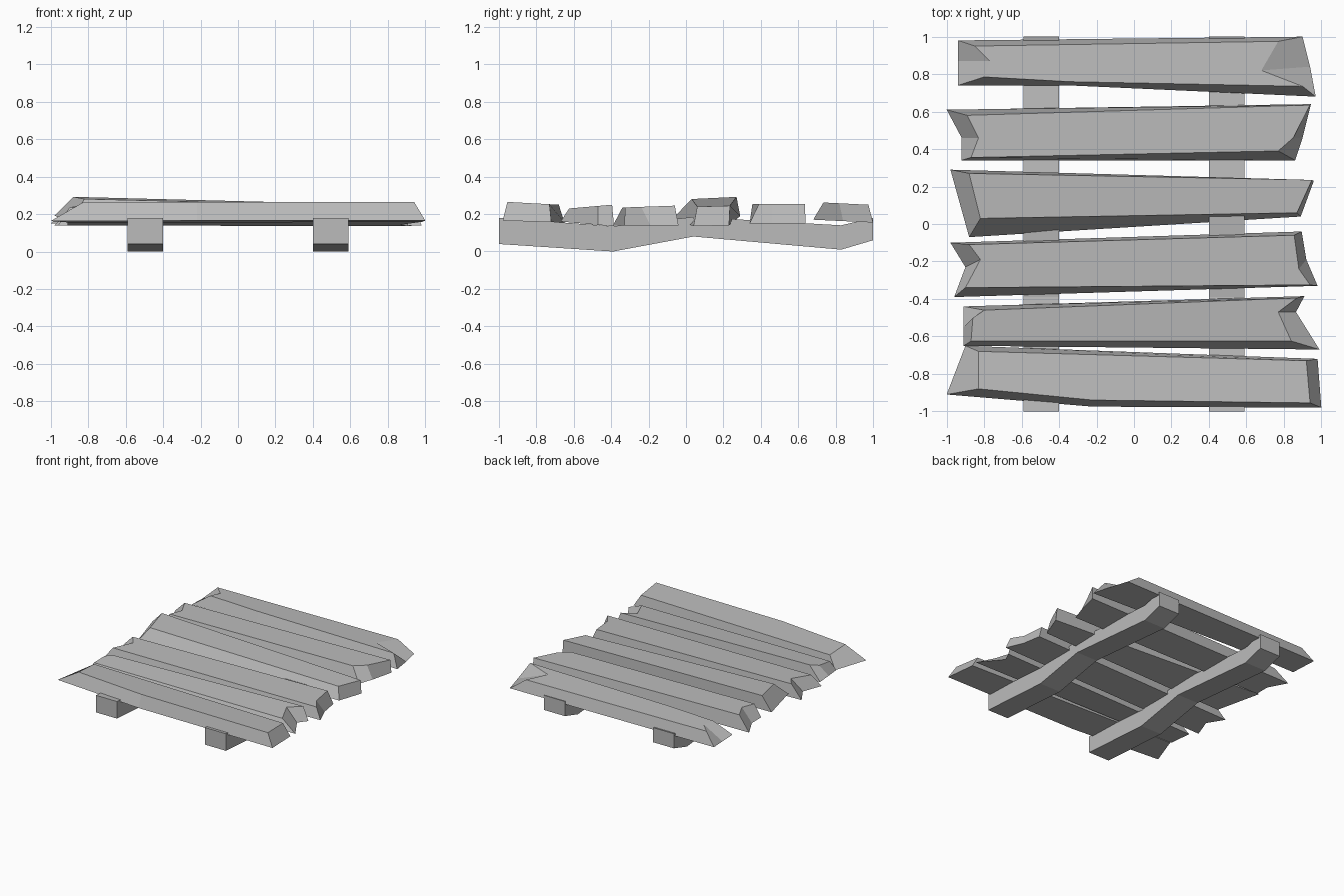
import bpy
import bmesh
from mathutils import Vector

default_cube = bpy.data.objects.get("Cube")
if default_cube:
    bpy.data.objects.remove(default_cube, do_unlink=True)

# One plain weathered grey for the whole walkway
grey = bpy.data.materials.new("weathered_grey")
grey.use_nodes = True
colour = (.5, .5, .5, 1)
grey.diffuse_color = colour
grey.node_tree.nodes["Principled BSDF"].inputs["Base Color"].default_value = colour


def loft(name, lower, upper):
    """Close the solid between two outlines with matching points."""
    bm = bmesh.new()
    low = [bm.verts.new(p) for p in lower]
    high = [bm.verts.new(p) for p in upper]
    bm.faces.new(low)
    bm.faces.new(high)
    for i in range(len(low)):
        j = (i + 1) % len(low)
        bm.faces.new((low[i], low[j], high[j], high[i]))
    bmesh.ops.recalc_face_normals(bm, faces=bm.faces)
    mesh = bpy.data.meshes.new(name)
    bm.to_mesh(mesh)
    bm.free()
    mesh.materials.append(grey)
    obj = bpy.data.objects.new(name, mesh)
    bpy.context.collection.objects.link(obj)
    return obj


def raise_outline(outline, front_z, back_z, left_lift):
    """Lay an outline on a plane that tilts front to back and left to right."""
    front = min(y for x, y in outline)
    back = max(y for x, y in outline)
    points = []
    for x, y in outline:
        tilt = (y - front) / (back - front)
        z = front_z + (back_z - front_z) * tilt + left_lift * (1 - x) / 2
        points.append(Vector((x, y, z)))
    return points


def plank(name, bottom, top, bottom_z, top_z, left_lift=0):
    """Rough plank: wide lower outline, chamfered upper outline."""
    loft(name, raise_outline(bottom, *bottom_z, left_lift),
         raise_outline(top, *top_z, left_lift))


# Planks from back to front; outlines start at the back and low-x corner,
# run to the high-x end and return along the front edge
plank("back_plank",
      [(-.94, .98), (.90, 1), (.94, .84), (.97, .68), (-.35, .74), (-.94, .74), (-.94, .87)],
      [(-.85, .95), (.77, .975), (.68, .82), (.90, .735), (-.35, .76), (-.80, .785), (-.77, .87)],
      bottom_z=(.17, .155), top_z=(.262, .25))

plank("second_plank",
      [(-1, .61), (.945, .64), (.90, .46), (.86, .34), (-.92, .34), (-.92, .46)],
      [(-.89, .58), (.94, .635), (.85, .46), (.77, .39), (-.87, .355), (-.83, .46)],
      bottom_z=(.15, .15), top_z=(.255, .255))

plank("raised_plank",
      [(-.98, .29), (.96, .23), (.89, .04), (-.88, -.07)],
      [(-.88, .27), (.95, .235), (.87, .06), (-.82, .03)],
      bottom_z=(.13, .14), top_z=(.235, .245), left_lift=.05)

plank("fourth_plank",
      [(-.98, -.10), (.895, -.04), (.92, -.19), (.98, -.33), (-.96, -.39), (-.90, -.23)],
      [(-.88, -.11), (.855, -.06), (.88, -.24), (.94, -.325), (-.90, -.34), (-.82, -.19)],
      bottom_z=(.14, .14), top_z=(.235, .245))

plank("fifth_plank",
      [(-.91, -.44), (.91, -.385), (.865, -.47), (.99, -.67), (-.91, -.65), (-.91, -.55)],
      [(-.80, -.46), (.87, -.395), (.77, -.47), (.84, -.625), (-.87, -.625), (-.86, -.50)],
      bottom_z=(.16, .135), top_z=(.23, .25))

plank("front_plank",
      [(-.90, -.65), (.98, -.72), (1, -.98), (-.22, -.975), (-1, -.91)],
      [(-.83, -.68), (.92, -.73), (.94, -.955), (-.22, -.94), (-.83, -.88)],
      bottom_z=(.165, .155), top_z=(.265, .25))

# Two wavy bearers run front to back below the planks
underside = [(-1, .04), (-.39, 0), (.04, .08), (.83, .01), (1, .06)]
upperside = [(-1, .18), (-.39, .135), (.04, .185), (.83, .14), (1, .18)]
profile = underside + upperside[::-1]
for name, centre in (("right_bearer", -.495), ("left_bearer", .495)):
    sides = [[Vector((centre + half, y, z)) for y, z in profile]
             for half in (-.095, .095)]
    loft(name, *sides)
